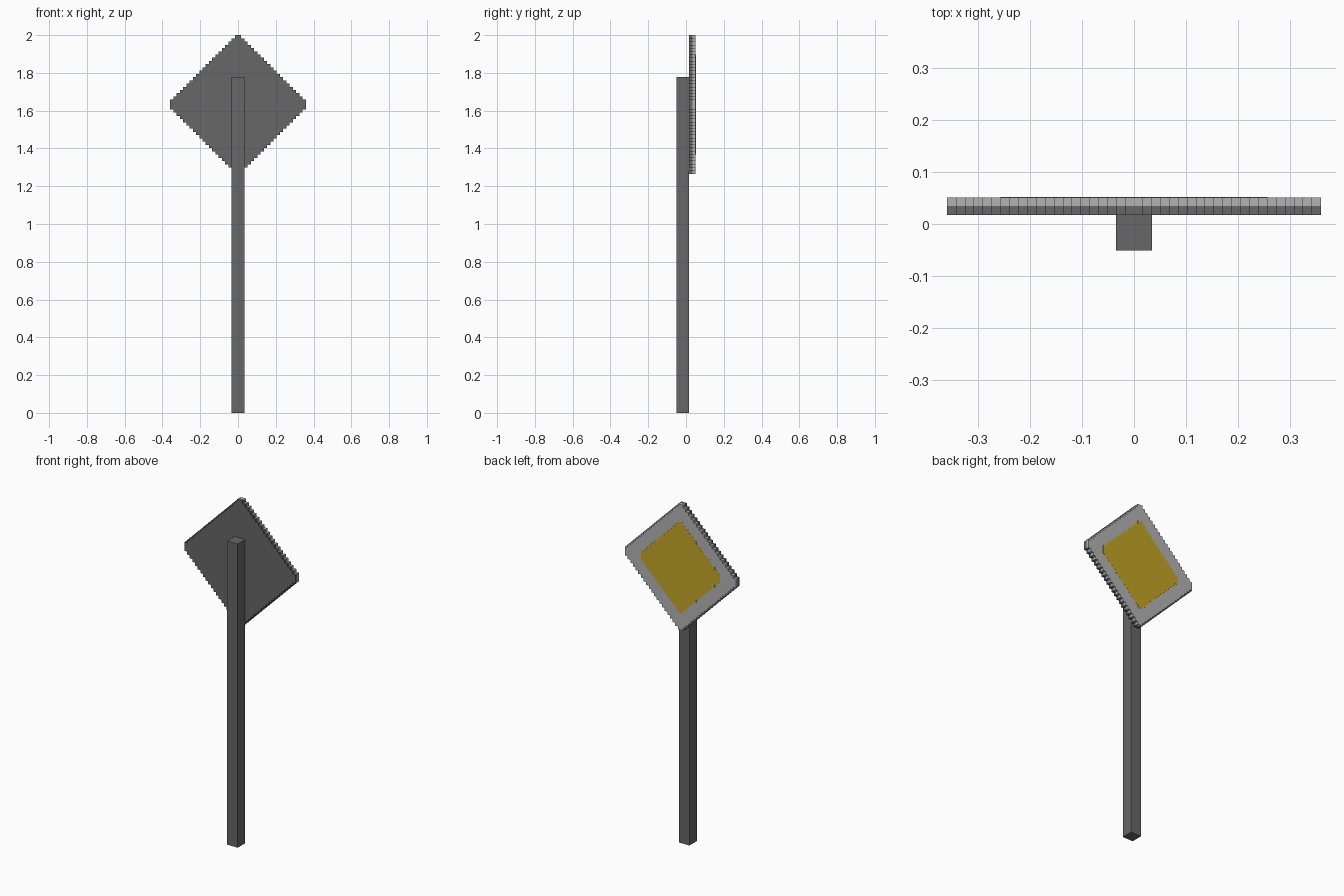
import bpy
import bmesh

if "Cube" in bpy.data.objects:
    bpy.data.objects.remove(bpy.data.objects["Cube"])

U = 2 / 117          # one small block; the whole sign is 117 blocks tall
CENTRE = 95.5        # height of the diamond's middle, in blocks


def material(name, rgb):
    m = bpy.data.materials.new(name)
    m.diffuse_color = (*rgb, 1)
    m.use_nodes = True
    m.node_tree.nodes["Principled BSDF"].inputs["Base Color"].default_value = m.diffuse_color
    return m


DARK = material("dark grey", (0.135, 0.135, 0.135))
LIGHT = material("light grey", (0.45, 0.45, 0.45))
YELLOW = material("sign yellow", (0.55, 0.375, 0.02))


def prism(name, outline, y0, y1, mat):
    """Extrude an (x, z) outline from y0 to y1, all in blocks."""
    bm = bmesh.new()
    face = bm.faces.new([bm.verts.new((x * U, y0 * U, z * U)) for x, z in outline])
    new = bmesh.ops.extrude_face_region(bm, geom=[face])["geom"]
    bmesh.ops.translate(bm, vec=(0, (y1 - y0) * U, 0),
                        verts=[v for v in new if isinstance(v, bmesh.types.BMVert)])
    bmesh.ops.recalc_face_normals(bm, faces=bm.faces)
    me = bpy.data.meshes.new(name)
    bm.to_mesh(me)
    bm.free()
    me.materials.append(mat)
    ob = bpy.data.objects.new(name, me)
    bpy.context.collection.objects.link(ob)
    return ob


def stepped_diamond(n):
    """Staircase diamond: half width n, rows narrowing one block at a time."""
    right = []
    for row in range(n, -n - 1, -1):
        w = min(n, n + 1 - abs(row))
        for z in (CENTRE + row + 0.5, CENTRE + row - 0.5):
            right.append((w, z))
    # keep only the corners of the stairs (drop points along straight runs)
    right = [p for i, p in enumerate(right)
             if i in (0, len(right) - 1)
             or not (right[i - 1][0] == p[0] == right[i + 1][0])]
    return right + [(-x, z) for x, z in reversed(right)]


# Square post behind the sign
prism("post", [(-2, 0), (2, 0), (2, 104), (-2, 104)], -3, 1, DARK)

# Sign board: dark backing, light face, thin yellow panel
prism("sign_backing", stepped_diamond(21), 1, 2, DARK)
prism("sign_face", stepped_diamond(21), 2, 3, LIGHT)
prism("yellow_panel", stepped_diamond(15), 2.95, 3.05, YELLOW)
